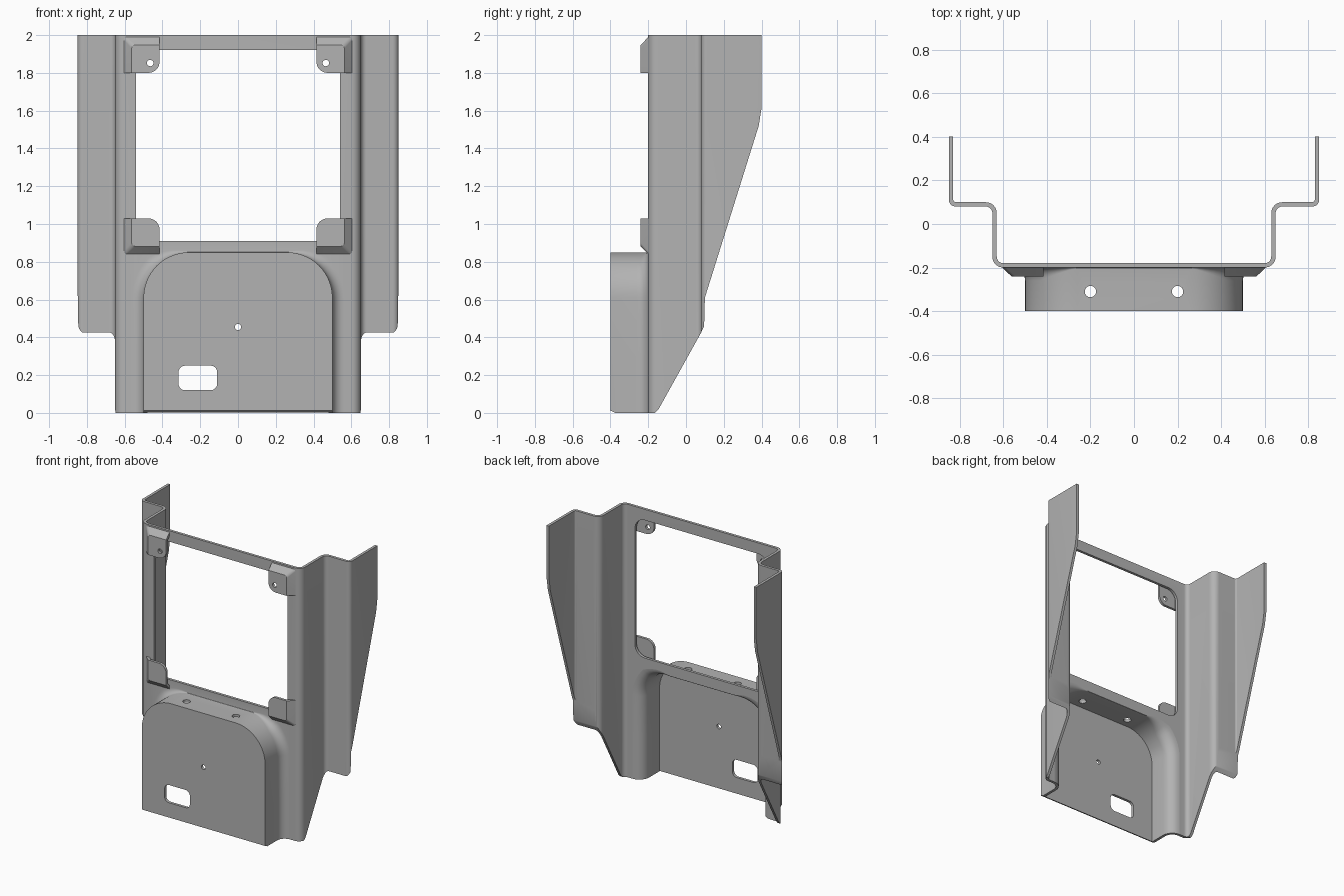
import bpy, bmesh, math
from mathutils import Vector

cube = bpy.data.objects.get("Cube")
if cube:
    bpy.data.objects.remove(cube, do_unlink=True)

T = 0.02  # sheet thickness

steel = bpy.data.materials.new("plain_grey")
steel.use_nodes = True
GREY = (0.45, 0.45, 0.45, 1)
steel.diffuse_color = GREY
steel.node_tree.nodes["Principled BSDF"].inputs["Base Color"].default_value = GREY


def loft(name, rings):
    """Closed solid through rings of equal length, capped at both ends."""
    bm = bmesh.new()
    rows = [[bm.verts.new(p) for p in ring] for ring in rings]
    n = len(rows[0])
    for a, b in zip(rows, rows[1:]):
        for i in range(n):
            j = (i + 1) % n
            bm.faces.new((a[i], a[j], b[j], b[i]))
    bm.faces.new(rows[0])
    bm.faces.new(rows[-1])
    bmesh.ops.recalc_face_normals(bm, faces=bm.faces)
    mesh = bpy.data.meshes.new(name)
    bm.to_mesh(mesh)
    bm.free()
    mesh.materials.append(steel)
    ob = bpy.data.objects.new(name, mesh)
    bpy.context.collection.objects.link(ob)
    return ob


def boolean(ob, cutter, mode="DIFFERENCE"):
    mod = ob.modifiers.new("cut", "BOOLEAN")
    mod.operation, mod.solver, mod.object = mode, "EXACT", cutter
    bpy.context.view_layer.objects.active = ob
    bpy.ops.object.modifier_apply(modifier=mod.name)
    bpy.data.objects.remove(cutter, do_unlink=True)


def rounded(u0, v0, u1, v1, radii, n=8):
    """Rectangle with one radius per corner, anticlockwise from (u0, v0)."""
    pts = []
    corners = [(u0, v0, 1, 1), (u1, v0, -1, 1), (u1, v1, -1, -1), (u0, v1, 1, -1)]
    for k, (u, v, su, sv) in enumerate(corners):
        r = radii[k]
        for i in range(n + 1):
            a = math.pi + math.pi / 2 * (k + i / n)
            pts.append((u + su * r + r * math.cos(a), v + sv * r + r * math.sin(a)))
    return pts


def front_cutter(x0, z0, x1, z1, r, y0=-0.5, y1=-0.1):
    shape = rounded(x0, z0, x1, z1, [r] * 4)
    return loft("cutter", [[(x, y, z) for x, z in shape] for y in (y0, y1)])


def front_hole(x, z, r):
    return front_cutter(x - r, z - r, x + r, z + r, r)


def bent_path(pts, radii, n=8):
    """Polyline with filleted corners, as (point, normal) pairs."""
    out = []
    pts = [Vector(p) for p in pts]
    for k, p in enumerate(pts):
        if k in (0, len(pts) - 1):
            d = (pts[1] - p if k == 0 else p - pts[k - 1]).normalized()
            out.append((p, Vector((-d.y, d.x))))
            continue
        d0, d1 = (p - pts[k - 1]).normalized(), (pts[k + 1] - p).normalized()
        r = radii[k - 1]
        centre = p - d0 * r + d1 * r
        for i in range(n + 1):
            a = math.pi / 2 * i / n
            spoke = -d1 * math.cos(a) + d0 * math.sin(a)
            tangent = d0 * math.cos(a) + d1 * math.sin(a)
            out.append((centre + spoke * r, Vector((-tangent.y, tangent.x))))
    return out


# Bent sheet: front panel, side walls, flanges and outer wings
half = bent_path([(0, -0.19), (0.64, -0.19), (0.64, 0.09), (0.84, 0.09), (0.84, 0.45)],
                 [0.04, 0.04, 0.022])[1:]
right = [(p + n * -T / 2) for p, n in half]
left = [(p + n * T / 2) for p, n in half]
outline = right + left[::-1] + [Vector((-p.x, p.y)) for p in left] + \
    [Vector((-p.x, p.y)) for p in right[::-1]]
body = loft("bent_sheet_body", [[(p.x, p.y, z) for p in outline] for z in (-0.05, 2.05)])


# Front housing, flared into the panel along its sides and upper corners
def housing(name, inset, y_front, y_back, flare, y_end):
    w, top, r, n = 0.5 - inset, 0.85 - inset, 0.24 - inset, 14
    side = [(w, -0.1, 1, 0, 1), (w, 0.3, 1, 0, 1)]
    for i in range(n + 1):
        a = math.pi / 2 * i / n
        c, s = math.cos(a), math.sin(a)
        fade = min(1, 2 * (1 - i / n))
        side.append((w - r + r * c, top - r + r * s, c, s, fade))
    path = side + [(-x, z, -nx, nz, f) for x, z, nx, nz, f in side[::-1]]

    def ring(angle, y=None):
        pts = []
        for x, z, nx, nz, f in path:
            rad = max(0.004, flare * f)
            d = rad * (1 - math.cos(angle))
            yy = y_back - rad * (1 - math.sin(angle)) if y is None else y
            pts.append((x + nx * d, yy, z + nz * d))
        return pts

    bends = [ring(math.pi / 2 * i / 6) for i in range(7)]
    return loft(name, [ring(0, y_front)] + bends + [ring(math.pi / 2, y_end)])


boolean(body, housing("housing", 0, -0.4, -0.2, 0.06, -0.19), "UNION")
boolean(body, housing("housing_inside", T, -0.38, -0.18, 0.08, -0.16))

# Trim the whole sheet to the side outline
side_outline = [(-0.5, 2), (0.401, 2), (0.401, 1.62), (0.385, 1.52), (0.1, 0.61),
                (0.096, 0.46), (0.08, 0.425), (-0.145, 0.02), (-0.165, 0),
                (-0.375, 0), (-0.4, 0.012), (-0.5, 0.06)]
boolean(body, loft("trim", [[(x, y, z) for y, z in side_outline] for x in (-1, 1)]),
        "INTERSECT")

# Large window, slot and small holes
boolean(body, front_cutter(-0.54, 0.91, 0.54, 1.92, 0.08, -0.3))
boolean(body, front_cutter(-0.315, 0.12, -0.11, 0.25, 0.035))
boolean(body, front_hole(0, 0.455, 0.017))
for x in (-0.2, 0.2):
    disc = rounded(x - 0.026, -0.336, x + 0.026, -0.284, [0.026] * 4)
    boolean(body, loft("cutter", [[(u, v, z) for u, v in disc] for z in (0.78, 0.9)]))

# Four raised corner tabs, sloped on their two outer sides
SIZE = 0.19
parts = [body]
for side, s in (("left", 1), ("right", -1)):
    for level, base, t in (("upper", 1.99, -1), ("lower", 0.84, 1)):
        def tab_ring(start, end, y, r_out, r_in):
            shape = rounded(start, start, end, end, [r_out, 0, r_in, 0])
            return [(s * (0.605 - u), y, base + t * v) for u, v in shape]

        tab = loft(f"{level}_{side}_tab", [tab_ring(0, SIZE, -0.199, 0.015, 0.06),
                                           tab_ring(0.042, SIZE, -0.24, 0.02, 0.06)])
        bmesh_src = bmesh.new()
        bmesh_src.from_mesh(tab.data)
        bmesh.ops.remove_doubles(bmesh_src, verts=bmesh_src.verts, dist=1e-5)
        bmesh_src.to_mesh(tab.data)
        bmesh_src.free()
        hollow = loft("hollow", [tab_ring(0.018, 0.3, -0.19, 0.01, 0.01),
                                 tab_ring(0.05, 0.3, -0.221, 0.01, 0.01)])
        boolean(tab, hollow)
        if level == "upper":
            boolean(tab, front_hole(s * 0.465, 1.852, 0.017))
        parts.append(tab)

# Smooth bends, sharp edges
bpy.ops.object.select_all(action="DESELECT")
for ob in parts:
    ob.select_set(True)
bpy.context.view_layer.objects.active = body
bpy.ops.object.shade_smooth_by_angle(angle=math.radians(30))
